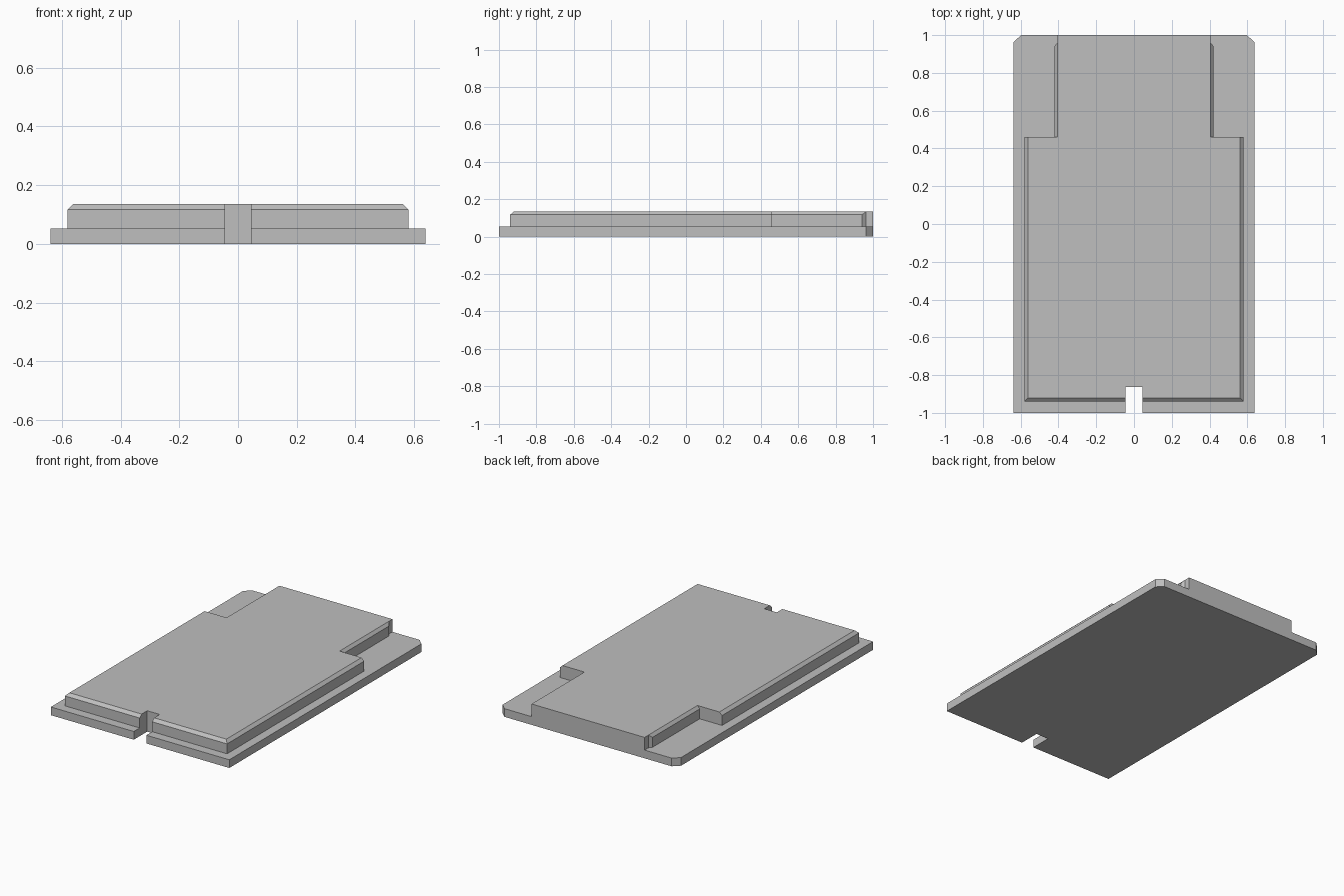
import bpy
import bmesh

cube = bpy.data.objects.get("Cube")
if cube:
    bpy.data.objects.remove(cube, do_unlink=True)

grey = bpy.data.materials.new("plain grey")
grey.use_nodes = True
COLOUR = (0.52, 0.52, 0.52, 1)
grey.diffuse_color = COLOUR
grey.node_tree.nodes["Principled BSDF"].inputs["Base Color"].default_value = COLOUR

NOTCH_X, NOTCH_Y = 0.045, -0.863
BASE_Z, RIM_Z, TOP_Z = 0.053, 0.117, 0.135


def outline(half):
    """Mirror a right-hand run of points, front to back, and add the notch."""
    half = [(NOTCH_X, NOTCH_Y), (NOTCH_X, half[0][1])] + half
    return half + [(-x, y) for x, y in reversed(half)]


def stack(name, layers):
    """Skin matching outlines given as (height, points) from bottom to top."""
    bm = bmesh.new()
    rings = [[bm.verts.new((x, y, z)) for x, y in pts] for z, pts in layers]
    n = len(rings[0])
    for low, high in zip(rings, rings[1:]):
        for i in range(n):
            j = (i + 1) % n
            bm.faces.new((low[i], low[j], high[j], high[i]))
    bm.faces.new(rings[0][::-1])
    bm.faces.new(rings[-1])
    bmesh.ops.remove_doubles(bm, verts=bm.verts, dist=0.0001)
    bmesh.ops.recalc_face_normals(bm, faces=bm.faces)
    mesh = bpy.data.meshes.new(name)
    bm.to_mesh(mesh)
    bm.free()
    mesh.materials.append(grey)
    obj = bpy.data.objects.new(name, mesh)
    bpy.context.collection.objects.link(obj)
    return obj


# Base plate with clipped back corners and a front notch
base = outline([(0.638, -1), (0.638, 0.962), (0.598, 1)])
stack("base_plate", [(0, base), (BASE_Z, base)])

# Raised panel: wide body, narrow tail, sloped front and side rims
wall = outline([(0.58, -0.94), (0.58, 0.46), (0.42, 0.46),
                (0.42, 0.942), (0.404, 0.962), (0.404, 1)])
rim = outline([(0.561, -0.92), (0.561, 0.46), (0.404, 0.46),
               (0.404, 0.962), (0.404, 0.962), (0.404, 1)])
stack("raised_panel", [(BASE_Z, wall), (RIM_Z, wall), (TOP_Z, rim)])
